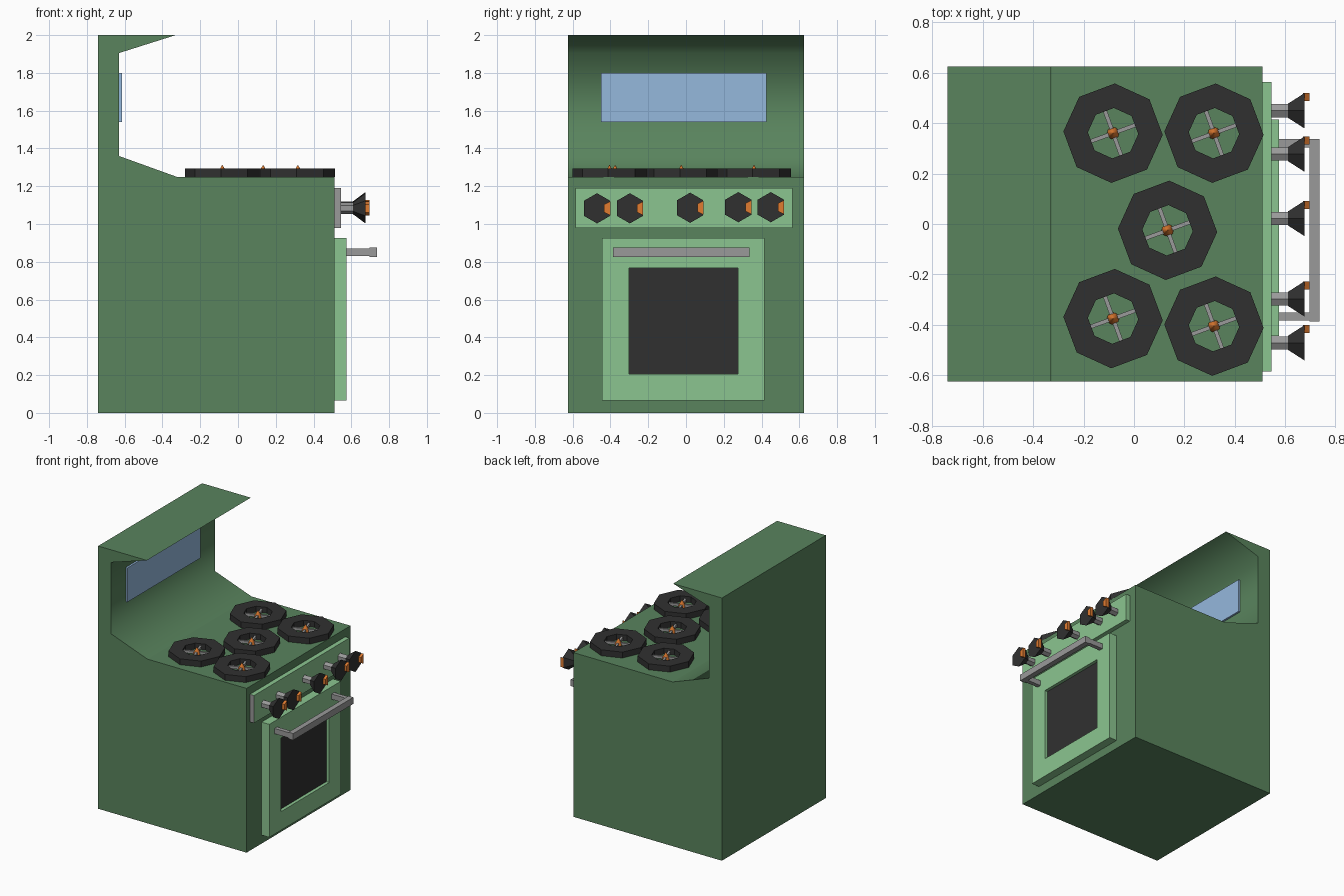
import bpy, bmesh
from math import sin, cos, pi, radians

if "Cube" in bpy.data.objects:
    bpy.data.objects.remove(bpy.data.objects["Cube"])


def material(name, rgb):
    m = bpy.data.materials.new(name)
    m.diffuse_color = (*rgb, 1)
    m.use_nodes = True
    m.node_tree.nodes["Principled BSDF"].inputs["Base Color"].default_value = m.diffuse_color
    return m


GREEN = material("green_enamel", (0.10, 0.23, 0.11))
LIGHT = material("light_green", (0.26, 0.56, 0.28))
BLACK = material("black_iron", (0.03, 0.03, 0.03))
BLUE = material("blue_glass", (0.30, 0.48, 0.72))
ORANGE = material("orange", (0.75, 0.20, 0.03))
GREY = material("grey_steel", (0.32, 0.32, 0.32))


def loft(name, rings, mat, closed=False, smooth=False):
    """Skin equal rings of points; cap the ends, or join last to first."""
    bm = bmesh.new()
    vs = [[bm.verts.new(p) for p in r] for r in rings]
    n = len(rings[0])
    pairs = list(zip(vs, vs[1:])) + ([(vs[-1], vs[0])] if closed else [])
    for a, b in pairs:
        for i in range(n):
            j = (i + 1) % n
            bm.faces.new((a[i], a[j], b[j], b[i])).smooth = smooth
    if not closed:
        bm.faces.new(vs[0])
        bm.faces.new(vs[-1])
    bmesh.ops.recalc_face_normals(bm, faces=bm.faces)
    me = bpy.data.meshes.new(name)
    bm.to_mesh(me)
    bm.free()
    me.materials.append(mat)
    ob = bpy.data.objects.new(name, me)
    bpy.context.collection.objects.link(ob)
    return ob


def box(name, x, y, z, mat):
    return loft(name, [[(x[0], y[0], h), (x[1], y[0], h), (x[1], y[1], h), (x[0], y[1], h)]
                       for h in z], mat)


def circle(n, r, turn=0):
    return [(r * cos(turn + 2 * pi * i / n), r * sin(turn + 2 * pi * i / n)) for i in range(n)]


def rect(y, z, x):
    return [(x, y[0], z[0]), (x, y[1], z[0]), (x, y[1], z[1]), (x, y[0], z[1])]


# Body: side profile with splashback and hood, softly shaded inside the curve
profile = [(-0.74, 0), (0.51, 0), (0.51, 1.25), (-0.325, 1.25),
           (-0.63, 1.36), (-0.63, 1.905), (-0.33, 2), (-0.74, 2)]
body = loft("stove_body", [[(x, y, z) for x, z in profile] for y in (-0.625, 0.625)], GREEN)
for p in body.data.polygons:
    c = p.center
    if len(p.vertices) == 4 and 1.27 < c.z < 1.99 and c.x > -0.7:
        p.use_smooth = True

# Display panel on the splashback
box("display_panel", (-0.635, -0.615), (-0.45, 0.425), (1.54, 1.80), BLUE)

# Burners: octagonal iron ring, steel cross, pointed igniter
for bx, by in [(-0.083, 0.36), (0.317, 0.36), (0.133, -0.025), (-0.083, -0.375), (0.317, -0.405)]:
    rings = [[(bx + x, by + y, z) for x, y in circle(8, r, radians(-2))]
             for r, z in ((0.197, 1.25), (0.197, 1.295), (0.1, 1.295), (0.1, 1.25))]
    loft("burner_ring", rings, BLACK, closed=True)
    for turn in (20, 110):
        bar = box("burner_cross_bar", (-0.1, 0.1), (-0.008, 0.008), (-0.01, 0.01), GREY)
        bar.location = (bx, by, 1.27)
        bar.rotation_euler.z = radians(turn)
    loft("burner_igniter", [[(bx + x, by + y, z) for x, y in circle(12, r)]
                            for r, z in ((0.024, 1.255), (0.024, 1.272), (0.001, 1.312))],
         ORANGE, smooth=True)

# Control panel with a steel end
panel = box("control_panel", (0.505, 0.545), (-0.585, 0.563), (0.98, 1.19), LIGHT)
panel.data.materials.append(GREY)
for p in panel.data.polygons:
    if p.normal.y < -0.9:
        p.material_index = 1

# Knobs: hexagonal stem, flared grip, orange pointer
for ky, kz in [(-0.471, 1.083), (-0.297, 1.083), (0.022, 1.086), (0.277, 1.089), (0.449, 1.089)]:
    def hexagons(*steps):
        return [[(x, ky + a, kz + b) for a, b in circle(6, r, pi / 2)] for x, r in steps]
    loft("knob_stem", hexagons((0.54, 0.03), (0.625, 0.03)), GREY)
    loft("knob_grip", hexagons((0.61, 0.032), (0.675, 0.08)), BLACK)
    loft("knob_pointer", [[(x, ky + a, kz + b) for a, b in
                           ((0.038, -0.021), (0.07, -0.037), (0.07, 0.037), (0.038, 0.021))]
                          for x in (0.67, 0.695)], ORANGE)

# Oven door frame with recessed window
outer = (-0.445, 0.415), (0.065, 0.925)
inner = (-0.303, 0.276), (0.207, 0.768)
loft("oven_door", [rect(*outer, 0.505), rect(*outer, 0.575),
                   rect(*inner, 0.575), rect(*inner, 0.505)], LIGHT, closed=True)
box("oven_window", (0.505, 0.55), *inner, BLACK)

# Door handle: bar on two posts
box("handle_bar", (0.695, 0.735), (-0.386, 0.337), (0.825, 0.875), GREY)
for y in ((-0.382, -0.35), (0.304, 0.336)):
    box("handle_post", (0.57, 0.7), y, (0.83, 0.87), GREY)
